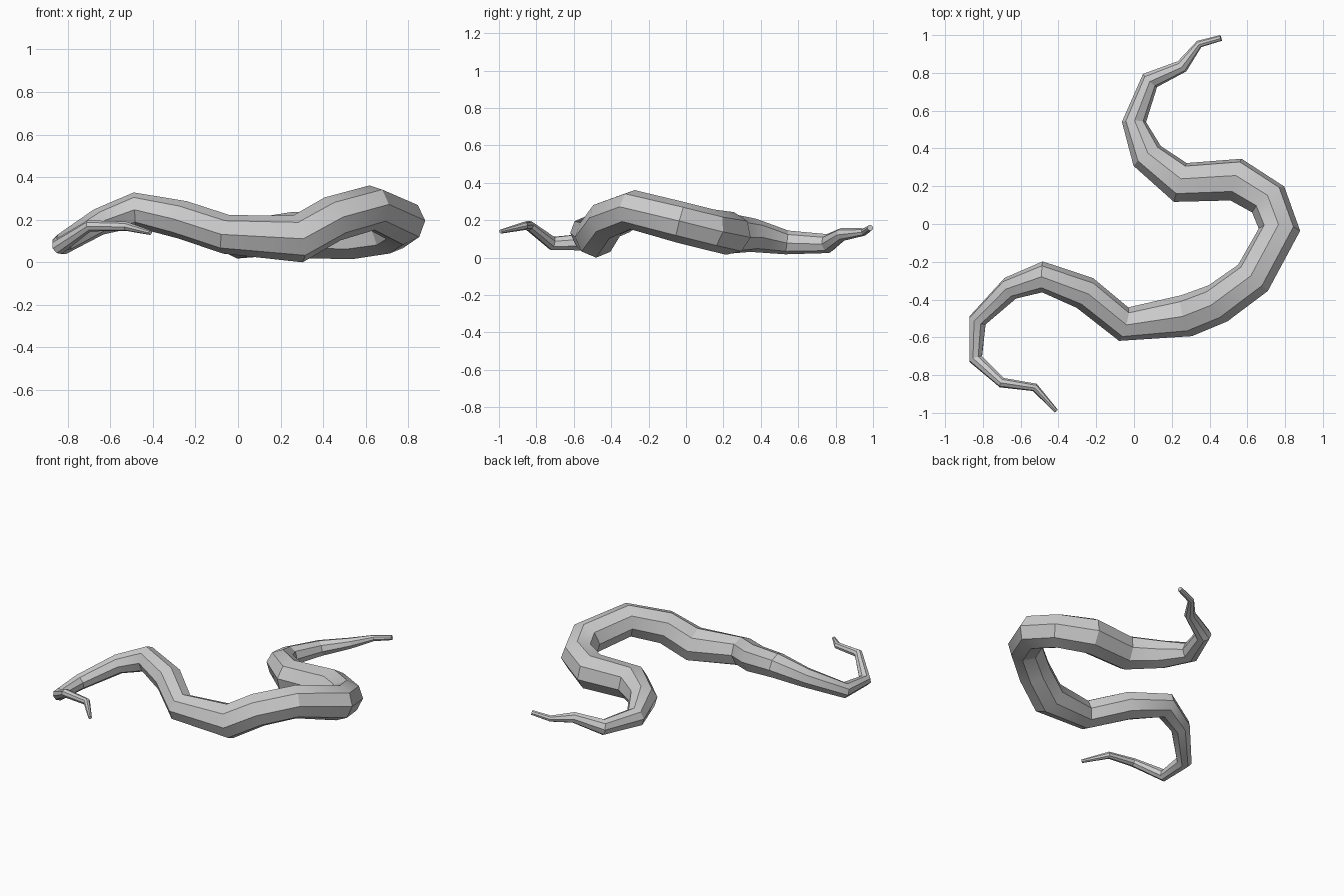
import bpy, bmesh, math
from mathutils import Vector

if "Cube" in bpy.data.objects:
    bpy.data.objects.remove(bpy.data.objects["Cube"])

SIDES = 8
# Winding centre line: x, y, z, radius
PATH = [
    (0.46, 0.985, 0.16, 0.016), (0.345, 0.953, 0.138, 0.02), (0.255, 0.835, 0.125, 0.035),
    (0.085, 0.76, 0.076, 0.051), (0.0, 0.54, 0.082, 0.064), (0.07, 0.36, 0.12, 0.09),
    (0.245, 0.22, 0.128, 0.11), (0.54, 0.235, 0.13, 0.116), (0.71, 0.13, 0.15, 0.11),
    (0.77, -0.03, 0.19, 0.11), (0.63, -0.285, 0.257, 0.106), (0.445, -0.42, 0.205, 0.108),
    (0.28, -0.485, 0.11, 0.112), (-0.055, -0.53, 0.132, 0.092), (-0.26, -0.365, 0.2, 0.09),
    (-0.485, -0.28, 0.247, 0.082), (-0.655, -0.34, 0.19, 0.063), (-0.828, -0.51, 0.085, 0.05),
    (-0.838, -0.715, 0.077, 0.038), (-0.70, -0.84, 0.172, 0.027), (-0.525, -0.865, 0.17, 0.022),
    (-0.412, -0.99, 0.14, 0.011),
]
START = 13  # ring whose corner points straight up

pts = [Vector(p[:3]) for p in PATH]
n = len(pts)


def tangent(i):
    t = Vector()
    if i > 0:
        t += (pts[i] - pts[i - 1]).normalized()
    if i < n - 1:
        t += (pts[i + 1] - pts[i]).normalized()
    return t.normalized()


# Carry the up direction along the path without twisting
tans = [tangent(i) for i in range(n)]
ups = [None] * n
up = Vector((0, 0, 1))
ups[START] = (up - tans[START] * up.dot(tans[START])).normalized()
for step, stop in ((1, n), (-1, -1)):
    for i in range(START + step, stop, step):
        ups[i] = tans[i - step].rotation_difference(tans[i]) @ ups[i - step]

# Tapered body
bm = bmesh.new()
rings = []
for i, c in enumerate(pts):
    side = tans[i].cross(ups[i])
    ring = []
    for k in range(SIDES):
        a = 2 * math.pi * k / SIDES
        ring.append(bm.verts.new(c + PATH[i][3] * (ups[i] * math.cos(a) + side * math.sin(a))))
    rings.append(ring)
for a, b in zip(rings, rings[1:]):
    for k in range(SIDES):
        j = (k + 1) % SIDES
        bm.faces.new((a[k], a[j], b[j], b[k]))
bm.faces.new(rings[0])
bm.faces.new(rings[-1])
bmesh.ops.recalc_face_normals(bm, faces=bm.faces)

# Rest the body on the ground
low = min(v.co.z for v in bm.verts)
bmesh.ops.translate(bm, verts=bm.verts, vec=(0, 0, -low))

mesh = bpy.data.meshes.new("winding_body")
bm.to_mesh(mesh)
bm.free()
obj = bpy.data.objects.new("winding_body", mesh)
bpy.context.collection.objects.link(obj)
bpy.context.view_layer.objects.active = obj
obj.select_set(True)
bpy.ops.object.shade_smooth_by_angle(angle=math.radians(30))
